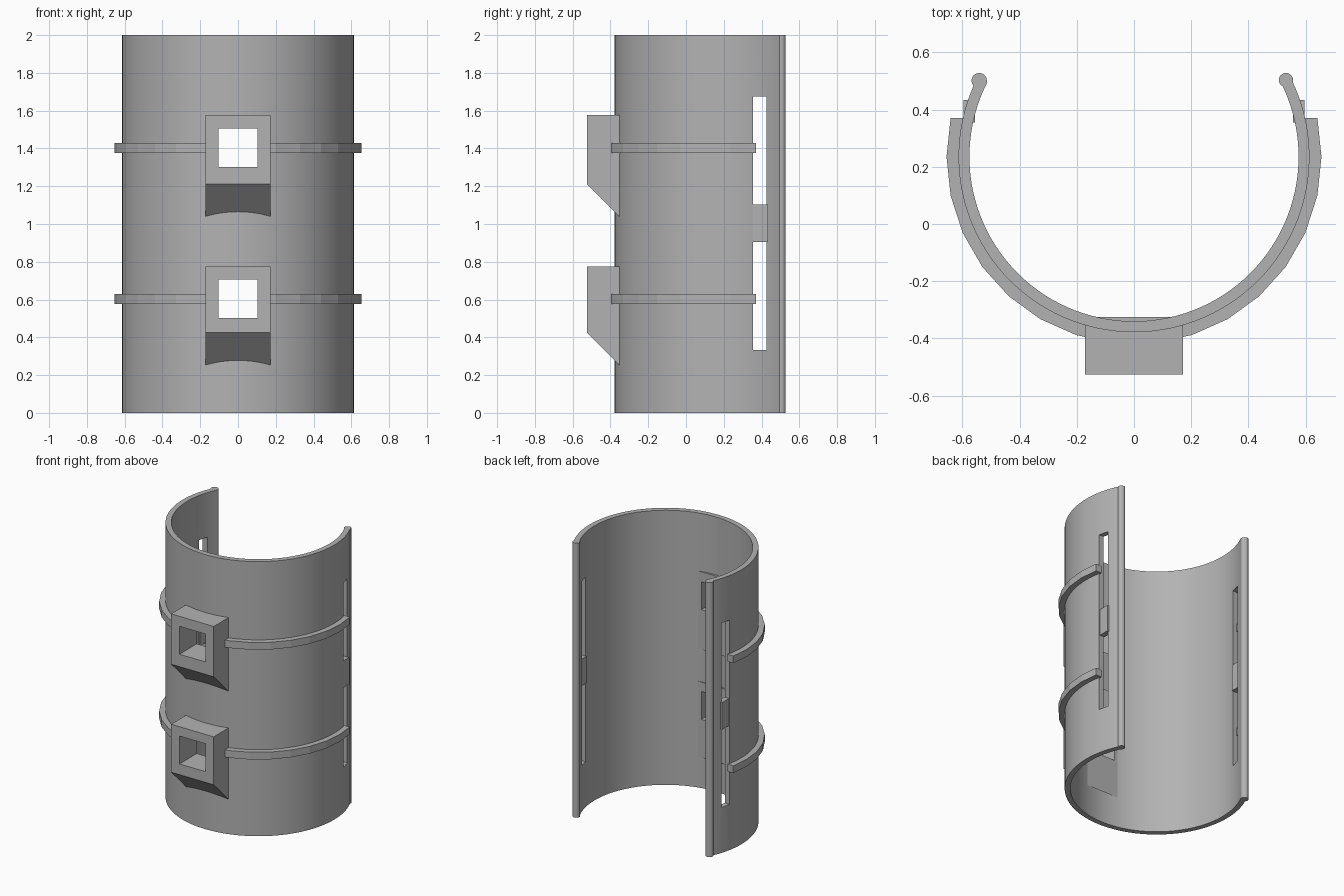
import bpy, bmesh, math
from mathutils import Vector

if "Cube" in bpy.data.objects:
    bpy.data.objects.remove(bpy.data.objects["Cube"])

CY = 0.235                      # shell axis position in y
R_IN, R_OUT = 0.575, 0.613      # shell radii
grey = bpy.data.materials.new("plain grey")
grey.diffuse_color = (0.45, 0.45, 0.45, 1)
grey.use_nodes = True
grey.node_tree.nodes["Principled BSDF"].inputs["Base Color"].default_value = grey.diffuse_color


def prism(name, pts, axis, a, b):
    """Extrude a closed 2D outline along x (points y,z), y (points x,z) or z (points x,y)."""
    place = {"x": lambda p, d: (d, p[0], p[1]),
             "y": lambda p, d: (p[0], d, p[1]),
             "z": lambda p, d: (p[0], p[1], d)}[axis]
    bm = bmesh.new()
    face = bm.faces.new([bm.verts.new(place(p, a)) for p in pts])
    ext = bmesh.ops.extrude_face_region(bm, geom=[face])
    move = Vector(place((0, 0), b - a))
    bmesh.ops.translate(bm, vec=move, verts=[g for g in ext["geom"] if isinstance(g, bmesh.types.BMVert)])
    bmesh.ops.recalc_face_normals(bm, faces=bm.faces)
    me = bpy.data.meshes.new(name)
    bm.to_mesh(me)
    bm.free()
    me.materials.append(grey)
    ob = bpy.data.objects.new(name, me)
    bpy.context.collection.objects.link(ob)
    return ob


def box(name, x0, x1, y0, y1, z0, z1):
    return prism(name, [(x0, y0), (x1, y0), (x1, y1), (x0, y1)], "z", z0, z1)


def arc(r, a0, a1, n):
    """Points on a circle about the shell axis, angles in degrees."""
    angles = [math.radians(a0 + (a1 - a0) * i / n) for i in range(n + 1)]
    return [(r * math.cos(a), CY + r * math.sin(a)) for a in angles]


def cut(ob, cutter):
    m = ob.modifiers.new("cut", "BOOLEAN")
    m.operation, m.solver, m.object = "DIFFERENCE", "EXACT", cutter
    cutter.hide_render = True
    cutter.hide_viewport = True
    cutter.display_type = "WIRE"


def smooth(ob):
    bpy.ops.object.select_all(action="DESELECT")
    ob.select_set(True)
    bpy.context.view_layer.objects.active = ob
    bpy.ops.object.shade_smooth_by_angle(angle=math.radians(20))


# Open cylindrical shell, gap at the back
shell = prism("shell", arc(R_OUT, -207, 27, 78) + arc(R_IN, 27, -207, 78), "z", 0, 2)
smooth(shell)

# Round beads along both free edges
for name, x, y, r in (("left_bead", -0.541, 0.501, 0.027), ("right_bead", 0.531, 0.503, 0.025)):
    pts = [(x + r * math.cos(i * math.pi / 8), y + r * math.sin(i * math.pi / 8)) for i in range(16)]
    smooth(prism(name, pts, "z", 0, 2))

# Long slots through both sides, each with a bridge in the middle
cut(shell, box("slot_cutter", -0.8, 0.8, 0.355, 0.425, 0.332, 1.675))
for side, s in (("left", -1), ("right", 1)):
    x0, x1 = sorted((s * 0.555, s * 0.595))
    box(side + "_slot_bridge", x0, x1, 0.355, 0.433, 0.905, 1.102)

# Front brackets: slanted underside and a square window through the shell
for name, top, low, h0, h1 in (("upper", 1.578, 1.212, 1.302, 1.505),
                               ("lower", 0.774, 0.425, 0.503, 0.706)):
    profile = [(-0.525, top), (-0.325, top), (-0.325, low - 0.2), (-0.525, low)]
    bracket = prism(name + "_bracket", profile, "x", -0.172, 0.172)
    window = box(name + "_window_cutter", -0.104, 0.104, -0.7, -0.2, h0, h1)
    cut(bracket, window)
    cut(shell, window)

# Faceted half bands running from the brackets to the slots
for level, z in (("upper", 1.377), ("lower", 0.577)):
    for side, s in (("left", -1), ("right", 1)):
        outer = arc(0.655, 12, -72, 7) + [(0.155, -0.398)]
        inner = [(0.155, -0.35)] + arc(0.594, -72, 12, 14)[:-1] + [(0.594, CY + 0.136)]
        prism(f"{level}_{side}_band", [(s * x, y) for x, y in outer + inner], "z", z, z + 0.053)
